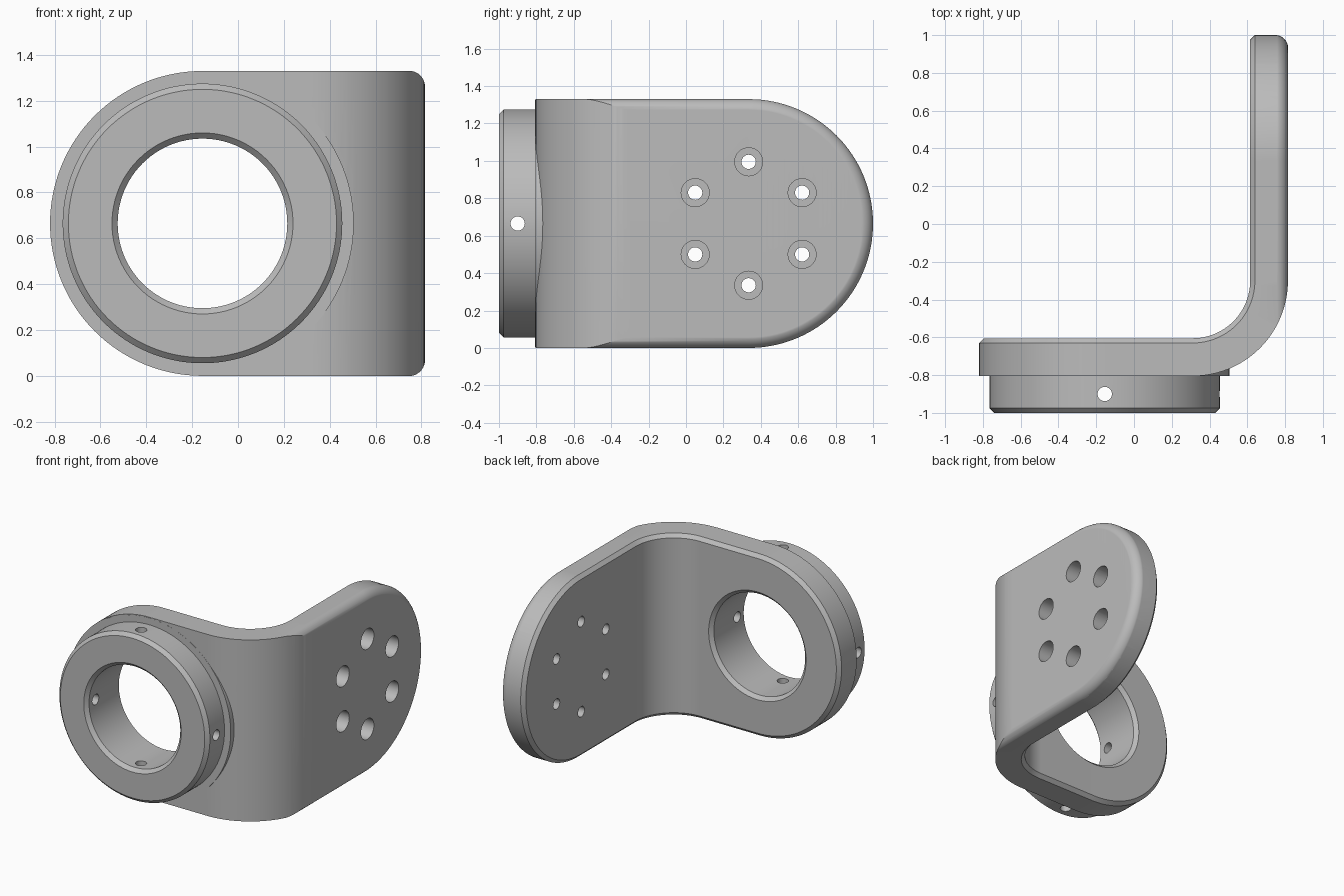
import bpy, bmesh
from math import pi, sin, cos, radians
from mathutils import Matrix, Vector

if "Cube" in bpy.data.objects:
    bpy.data.objects.remove(bpy.data.objects["Cube"])

R = 0.665            # half height of the bracket and radius of its round ends
T = 0.2              # plate thickness
BX, BY = 0.31, -0.3  # bend centre
RI = 0.305           # inner bend radius
L = pi / 2 * 0.4     # unrolled bend length
RING_X = -0.155
CHAMFER = 0.025
FILLET = 0.07

metal = bpy.data.materials.new("grey metal")
metal.use_nodes = True
grey = (0.5, 0.5, 0.5, 1)
metal.diffuse_color = grey
metal.node_tree.nodes["Principled BSDF"].inputs["Base Color"].default_value = grey


def finish(bm, name):
    bmesh.ops.remove_doubles(bm, verts=bm.verts, dist=1e-5)
    bmesh.ops.recalc_face_normals(bm, faces=bm.faces)
    mesh = bpy.data.meshes.new(name)
    bm.to_mesh(mesh)
    bm.free()
    mesh.materials.append(metal)
    ob = bpy.data.objects.new(name, mesh)
    bpy.context.collection.objects.link(ob)
    return ob


def slab(name, start, end, mids, radius, layers, place):
    """Round-ended slab, stacked from (inset, depth) layers and bent by place()."""
    bm = bmesh.new()
    n = 32
    rings = []
    for inset, depth in layers:
        r = radius - inset
        angles = [pi / 2 * i / n for i in range(n + 1)]
        cols = [(start - r * cos(a), r * sin(a)) for a in angles]
        cols += [(s, r) for s in mids]
        cols += [(end + r * cos(a), r * sin(a)) for a in reversed(angles)]
        rings.append([[bm.verts.new(place(s, sign * h, depth)) for s, h in cols]
                      for sign in (1, -1)])
    m = len(rings[0][0])
    for i in range(m - 1):
        for top, bottom in (rings[0], rings[-1]):
            bm.faces.new((top[i], top[i + 1], bottom[i + 1], bottom[i]))
        for a, b in zip(rings, rings[1:]):
            for side in (0, 1):
                bm.faces.new((a[side][i], a[side][i + 1], b[side][i + 1], b[side][i]))
    return finish(bm, name)


def lathe(name, profile, origin, axis, steps):
    """Solid of revolution from (radius, distance along axis) points."""
    bm = bmesh.new()
    turn = Vector(axis).to_track_quat('Z', 'Y').to_matrix().to_4x4()
    mat = Matrix.Translation(origin) @ turn
    rings = [[bm.verts.new(mat @ Vector((r * cos(2 * pi * k / steps),
                                         r * sin(2 * pi * k / steps), d)))
              for k in range(steps)] for r, d in profile]
    for a, b in zip(rings, rings[1:]):
        for k in range(steps):
            j = (k + 1) % steps
            bm.faces.new((a[k], a[j], b[j], b[k]))
    bm.faces.new(rings[0])
    bm.faces.new(rings[-1])
    return finish(bm, name)


def combine(target, tool, operation):
    mod = target.modifiers.new(operation, 'BOOLEAN')
    mod.operation = operation
    mod.solver = 'EXACT'
    mod.object = tool
    bpy.context.view_layer.objects.active = target
    bpy.ops.object.modifier_apply(modifier=mod.name)
    bpy.data.objects.remove(tool)


def bend(s, z, d):
    if s <= 0:
        return (BX + s, BY - RI - d, R + z)
    if s >= L:
        return (BX + RI + d, BY + s - L, R + z)
    a = s / L * pi / 2
    return (BX + (RI + d) * sin(a), BY - (RI + d) * cos(a), R + z)


# Bent plate with a chamfered inner rim
bracket = slab("bracket", RING_X - BX, L + 0.335 - BY, [L * i / 24 for i in range(25)], R,
               [(CHAMFER, 0), (0, CHAMFER), (0, T)], bend)

# Rounded outer rim of the side plate
arc = [radians(90 * i / 10) for i in range(11)]
rim = slab("rim_envelope", -2, 0.335, [], R + 0.001,
           [(0, -1)] + [(FILLET * (1 - cos(a)), 0.816 - FILLET + FILLET * sin(a)) for a in arc],
           lambda s, z, d: (d, s, R + z))
combine(bracket, rim, 'INTERSECT')

# Round boss and raised collar on the front
collar = lathe("collar", [(0.585, 1), (0.61, 0.975), (0.61, 0.806), (0.66, 0.806), (0.66, 0.68)],
               (RING_X, 0, R), (0, -1, 0), 128)
combine(bracket, collar, 'UNION')

# Chamfered bore
bore = lathe("bore", [(0.42, 1.025), (0.37, 0.975), (0.37, 0.63), (0.42, 0.58)],
             (RING_X, 0, R), (0, -1, 0), 96)
combine(bracket, bore, 'DIFFERENCE')

# Set screw holes through the collar
for axis in ((1, 0, 0), (0, 0, 1)):
    pin = lathe("set_screw_hole", [(0.038, -0.8), (0.038, 0.8)], (RING_X, -0.9, R), axis, 32)
    combine(bracket, pin, 'DIFFERENCE')

# Counterbored bolt circle on the side plate
for i in range(6):
    a = radians(90 + 60 * i)
    bolt = lathe("bolt_hole", [(0.038, 0.5), (0.038, 0.7), (0.075, 0.7), (0.075, 0.9)],
                 (0, 0.335 + 0.33 * cos(a), R + 0.33 * sin(a)), (1, 0, 0), 32)
    combine(bracket, bolt, 'DIFFERENCE')

# Smooth curves, crisp edges
bpy.ops.object.select_all(action='DESELECT')
bracket.select_set(True)
bpy.context.view_layer.objects.active = bracket
bpy.ops.object.shade_smooth_by_angle(angle=radians(25))
normals = bracket.modifiers.new("weighted normals", 'WEIGHTED_NORMAL')
normals.keep_sharp = True
